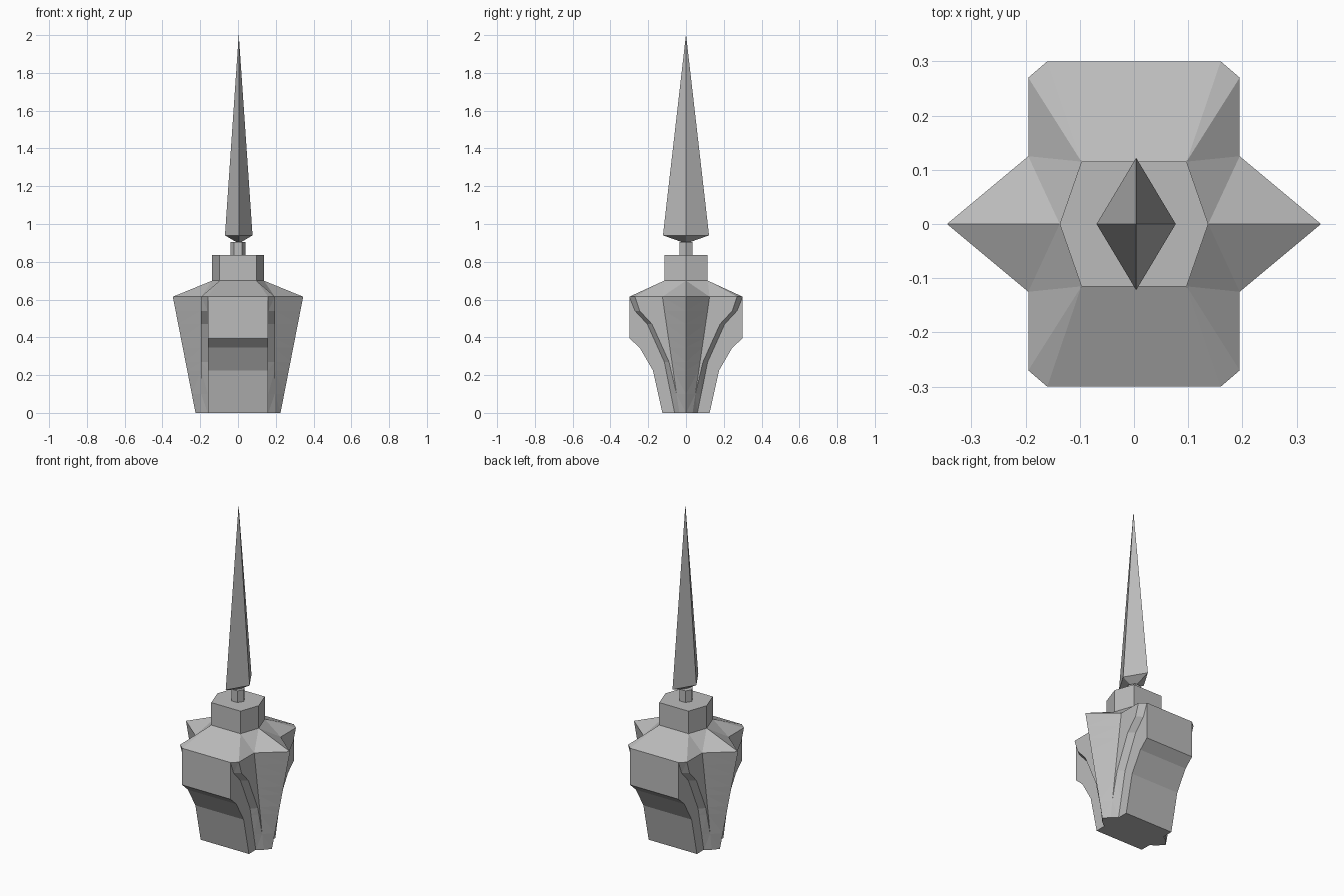
import bpy, bmesh, math

if "Cube" in bpy.data.objects:
    bpy.data.objects.remove(bpy.data.objects["Cube"])

grey = bpy.data.materials.new("stone grey")
grey.diffuse_color = (0.5, 0.5, 0.5, 1)
grey.use_nodes = True
grey.node_tree.nodes["Principled BSDF"].inputs["Base Color"].default_value = grey.diffuse_color


def lerp(profile, z):
    """Value at height z on a piecewise linear (z, value) profile."""
    for (z0, v0), (z1, v1) in zip(profile, profile[1:]):
        if z <= z1:
            return v0 + (v1 - v0) * (z - z0) / (z1 - z0)
    return profile[-1][1]


def loft(name, rings):
    """Skin a stack of matching closed rings and cap both ends."""
    bm = bmesh.new()
    rows = [[bm.verts.new(p) for p in ring] for ring in rings]
    n = len(rows[0])
    for low, high in zip(rows, rows[1:]):
        for i in range(n):
            j = (i + 1) % n
            bm.faces.new((low[i], low[j], high[j], high[i]))
    bm.faces.new(rows[0][::-1])
    bm.faces.new(rows[-1])
    bmesh.ops.remove_doubles(bm, verts=bm.verts, dist=0.0005)
    bmesh.ops.triangulate(bm, faces=bm.faces, quad_method='SHORT_EDGE')
    bmesh.ops.recalc_face_normals(bm, faces=bm.faces)
    mesh = bpy.data.meshes.new(name)
    bm.to_mesh(mesh)
    bm.free()
    mesh.materials.append(grey)
    obj = bpy.data.objects.new(name, mesh)
    bpy.context.collection.objects.link(obj)
    return obj


def four_way(quarter, z):
    """Mirror a quarter outline (first point on the x axis) into a full ring."""
    right = [(x, -y) for x, y in quarter[:0:-1]] + quarter
    left = [(-x, y) for x, y in right[::-1]]
    # both halves run from front to back and back to front
    return [(x, y, z) for x, y in right + left]


# Body: (z, distance) profiles of the front plate, groove and side fin
plate = [(0, .125), (.225, .175), (.345, .245), (.395, .30), (.615, .30)]
groove_outer = [(0, .06), (.27, .115), (.47, .205), (.54, .27), (.615, .30)]
groove_inner = [(0, .035), (.10, .05), (.27, .09), (.47, .18), (.54, .245), (.615, .27)]
fin_root = [(0, .035), (.615, .125)]
fin_edge = [(0, .225), (.615, .345)]

rings = []
for z in (0, .10, .225, .27, .345, .395, .47, .54, .615):
    rings.append(four_way([(lerp(fin_edge, z), 0),
                           (.195, lerp(fin_root, z)),
                           (.195, lerp(groove_inner, z)),
                           (.16, lerp(groove_outer, z)),
                           (.16, lerp(plate, z))], z))
# Sloped shoulders rise to the six-sided collar
rings.append(four_way([(.137, 0)] + [(.097, .115)] * 4, .70))
loft("body", rings)

# Collar
collar = [(.137, 0), (.097, .115)]
loft("collar", [four_way(collar, .70), four_way(collar, .835)])

# Neck
neck = [(.04, 0), (.02, .034)]
loft("neck", [four_way(neck, .83), four_way(neck, .905)])

# Blade: diamond section, pointed at both ends
cx = .004
diamond = [(.073, 0), (0, .122), (-.073, 0), (0, -.122)]
loft("blade", [[(cx + x * s, y * s, z) for x, y in diamond]
               for z, s in ((.897, .01), (.94, 1), (2.0, .004))])
